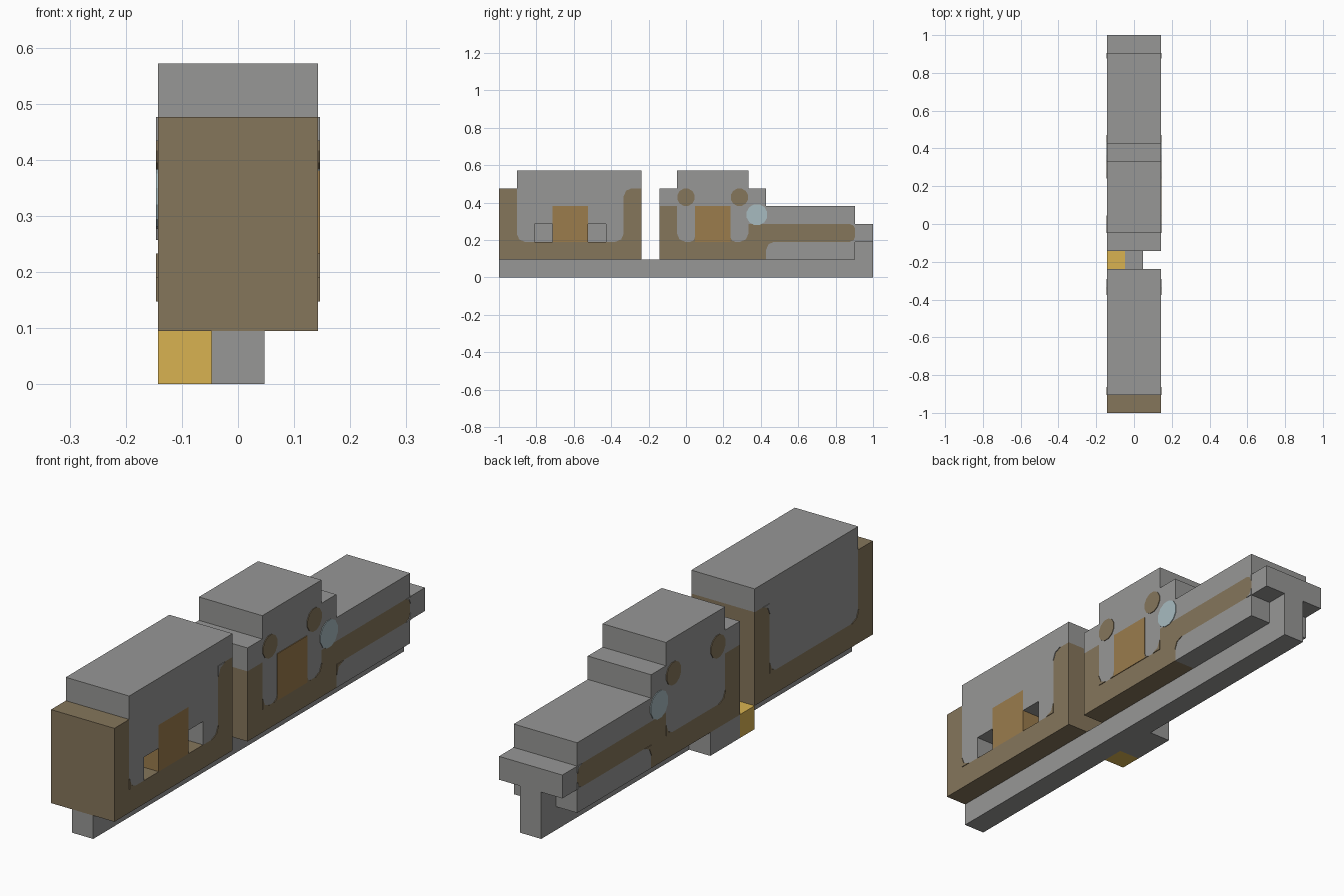
import bpy, bmesh, math

cube = bpy.data.objects.get("Cube")
if cube:
    bpy.data.objects.remove(cube)

C = 2 / 21          # one building block
HALF = 1.5          # half width of the body, in blocks
PLATE = 0.03        # painted plate thickness, in blocks


def material(name, rgb):
    m = bpy.data.materials.new(name)
    m.use_nodes = True
    m.diffuse_color = (*rgb, 1)
    m.node_tree.nodes["Principled BSDF"].inputs["Base Color"].default_value = (*rgb, 1)
    return m


GREY = material("grey", (0.31, 0.31, 0.305))
BROWN = material("brown", (0.235, 0.18, 0.105))
ORANGE = material("orange_brown", (0.325, 0.2, 0.073))
YELLOW = material("yellow", (0.69, 0.45, 0.083))
BLUE = material("pale_blue", (0.39, 0.5, 0.53))


def slab(name, outline, x0, x1, mat):
    """Extrude a (y, z) outline, in blocks, across x."""
    bm = bmesh.new()
    face = bm.faces.new([bm.verts.new((x0 * C, y * C - 1, z * C)) for y, z in outline])
    moved = bmesh.ops.extrude_face_region(bm, geom=[face])["geom"]
    bmesh.ops.translate(bm, vec=((x1 - x0) * C, 0, 0),
                        verts=[v for v in moved if isinstance(v, bmesh.types.BMVert)])
    bmesh.ops.recalc_face_normals(bm, faces=bm.faces)
    mesh = bpy.data.meshes.new(name)
    bm.to_mesh(mesh)
    bm.free()
    mesh.materials.append(mat)
    obj = bpy.data.objects.new(name, mesh)
    bpy.context.collection.objects.link(obj)
    return obj


def box(name, y0, y1, z0, z1, mat, x0=-HALF, x1=HALF):
    return slab(name, [(y0, z0), (y1, z0), (y1, z1), (y0, z1)], x0, x1, mat)


def plate(name, outline, mat, sides=(-1, 1)):
    for s in sides:
        label = name + ("_left" if s > 0 else "_right")
        slab(label, outline, s * HALF, s * (HALF + PLATE), mat)


def corner(name, y, z, dy, dz, mat, sides=(-1, 1), r=0.45):
    """Rounded fillet of paint in an inside corner."""
    plate(name, [(y, z), (y + dy * r, z), (y + dy * r * 0.3, z + dz * r * 0.3),
                 (y, z + dz * r)], mat, sides)


def spot(name, y, z, r, mat):
    angles = [math.pi * (k + 0.5) / 6 for k in range(12)]
    plate(name, [(y + r * math.cos(a), z + r * math.sin(a)) for a in angles], mat)


# Keel and small side blocks
box("keel", 0, 21, 0, 1, GREY, -0.5, 0.5)
box("keel_end_post", 20, 21, 1, 2, GREY, -0.5, 0.5)
box("trigger", 8, 9, 0, 1, YELLOW, -HALF, -0.5)
box("trigger_mount", 9, 11, 0, 1, GREY, -HALF, -0.5)

# Front housing, with two recesses beside a panel on the left side
box("front_floor", 0, 8, 1, 2, BROWN)
box("front_wall", 0, 1, 2, 5, BROWN)
box("front_rear_post", 7, 8, 2, 5, BROWN)
box("front_post_cap", 7, 8, 5, 6, GREY)
box("front_core", 1, 7, 2, 6, GREY, -HALF, 0.5)
slab("front_side_shell",
     [(1, 2), (2, 2), (2, 3), (3, 3), (3, 4), (5, 4), (5, 3), (6, 3), (6, 2),
      (7, 2), (7, 6), (1, 6)], 0.5, HALF, GREY)
box("front_panel", 3, 5, 2, 4, ORANGE, 0.5, HALF)

# Rear housing
box("rear_floor", 9, 15, 1, 2, BROWN)
box("rear_front_post", 9, 10, 2, 4, BROWN)
box("rear_front_cap", 9, 10, 4, 5, GREY)
box("rear_core", 10, 14, 2, 6, GREY)
box("rear_step", 14, 15, 3, 5, GREY)
plate("rear_panel", [(11, 2), (13, 2), (13, 4), (11, 4)], ORANGE, (1,))

# Low tail
box("tail_stripe", 14, 20, 2, 3, BROWN)
box("tail_top", 15, 20, 3, 4, GREY)
box("tail_skirt", 15, 20, 1, 2, GREY)
box("tail_end", 20, 21, 2, 3, GREY)

# Painted spots on both sides
spot("brown_spot_front", 10.5, 4.5, 0.5, BROWN)
spot("brown_spot_rear", 13.5, 4.5, 0.5, BROWN)
spot("blue_spot", 14.48, 3.52, 0.6, BLUE)

# Rounded paint corners
for y, dy in ((1, 1), (7, -1), (10, 1), (14, -1)):
    corner("brown_corner", y, 2, dy, 1, BROWN)
for y, dy in ((11, -1), (13, 1)):
    corner("panel_corner", y, 2, dy, 1, BROWN, (1,), 0.25)
corner("skirt_corner", 15, 2, 1, -1, BROWN)
corner("post_corner", 7, 5, 1, -1, GREY)
for z, dz in ((2, 1), (3, -1)):
    corner("stripe_corner", 20, z, -1, dz, GREY, r=0.3)
